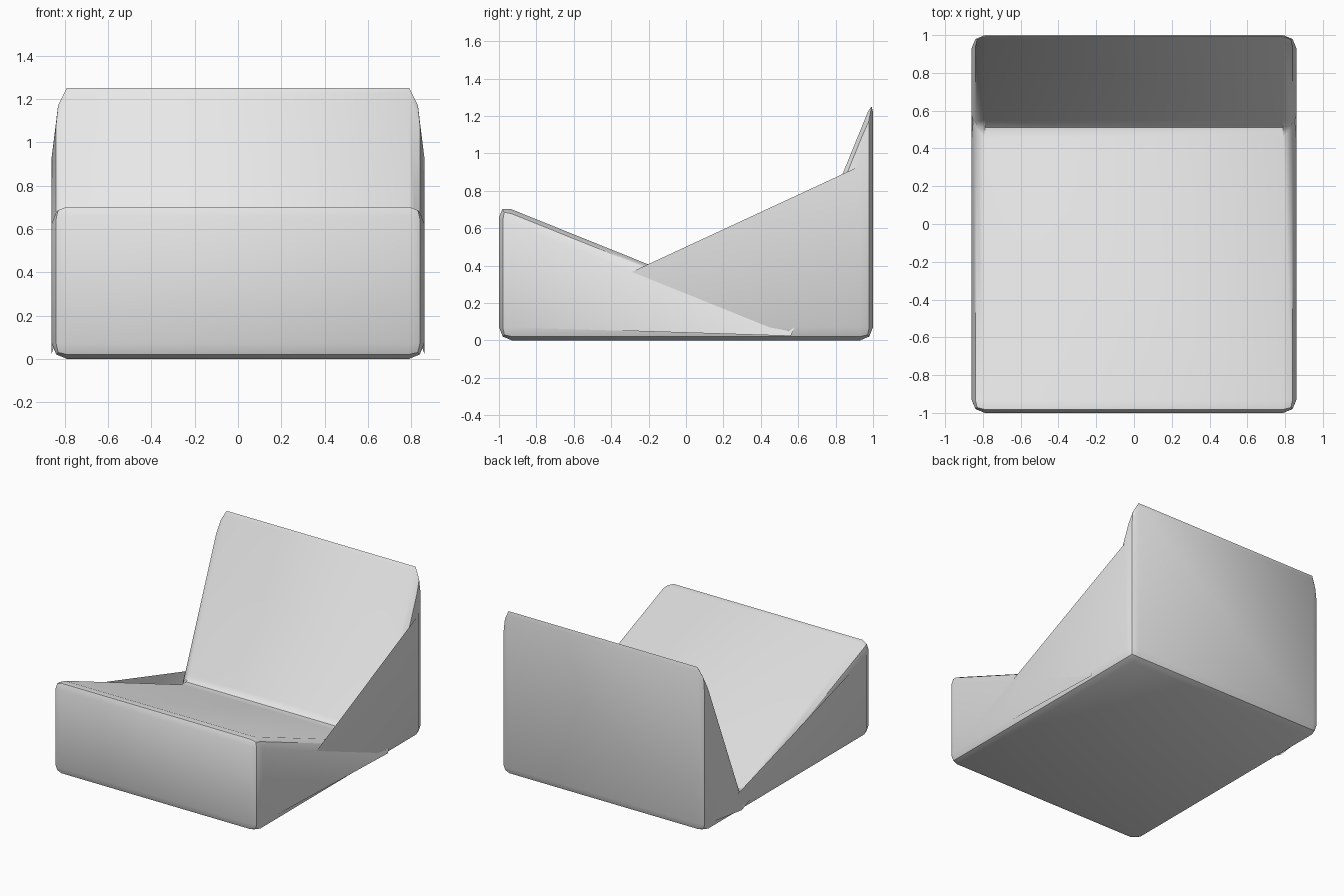
import bpy
import bmesh
import math

cube = bpy.data.objects.get("Cube")
if cube:
    bpy.data.objects.remove(cube, do_unlink=True)

HALF_WIDTH = 0.86
BEVEL = 0.07

# Plain grey material
grey = bpy.data.materials.new("light grey")
grey.use_nodes = True
colour = (0.8, 0.8, 0.8, 1)
grey.diffuse_color = colour
grey.node_tree.nodes["Principled BSDF"].inputs["Base Color"].default_value = colour

# Side profile (y, z): flat base, low front, deep crease, tall back
profile = [(-1, 0), (1, 0), (1, 1.29), (0.522, 0.115), (-1, 0.728)]

bm = bmesh.new()
sides = [[bm.verts.new((x, y, z)) for y, z in profile] for x in (-HALF_WIDTH, HALF_WIDTH)]
left, right = sides
bm.faces.new(left)
bm.faces.new(right)
for i in range(len(profile)):
    j = (i + 1) % len(profile)
    bm.faces.new((left[i], left[j], right[j], right[i]))
bmesh.ops.recalc_face_normals(bm, faces=bm.faces)

# Round every edge
bmesh.ops.bevel(bm, geom=bm.edges[:], offset=BEVEL, offset_type='OFFSET', segments=2,
                profile=0.5, affect='EDGES', clamp_overlap=False)
bm.normal_update()


def web(verts, sign):
    """Triangle in a side plane, facing outward."""
    face = bm.faces.new(verts)
    face.normal_update()
    if face.normal.x * sign < 0:
        face.normal_flip()


# Replace each side by two overlapping triangular webs that partly close the notch
for sign in (-1, 1):
    flat = [f for f in bm.faces if all(abs(v.co.x - sign * HALF_WIDTH) < 0.001 for v in f.verts)]
    if not flat:
        continue
    side = max(flat, key=lambda f: len(f.verts))
    verts = list(side.verts)
    if len(verts) != len(profile):
        continue
    front_low = min(verts, key=lambda v: v.co.y + v.co.z)
    back_low = max(verts, key=lambda v: v.co.y - v.co.z)
    back_top = max(verts, key=lambda v: v.co.z)
    front_top = min(verts, key=lambda v: v.co.y - v.co.z)
    corners = (front_low, back_low, back_top, front_top)
    crease = next(v for v in verts if v not in corners)
    bm.faces.remove(side)
    if sign > 0:
        web((front_low, back_low, back_top), sign)
        web((front_low, crease, front_top), sign)
    else:
        web((back_low, front_top, front_low), sign)
        web((back_low, back_top, crease), sign)

mesh = bpy.data.meshes.new("notched_block")
bm.to_mesh(mesh)
bm.free()
mesh.materials.append(grey)
block = bpy.data.objects.new("notched_block", mesh)
bpy.context.collection.objects.link(block)

# Smooth the rounded edges
bpy.ops.object.select_all(action='DESELECT')
block.select_set(True)
bpy.context.view_layer.objects.active = block
bpy.ops.object.shade_smooth_by_angle(angle=math.radians(40))
